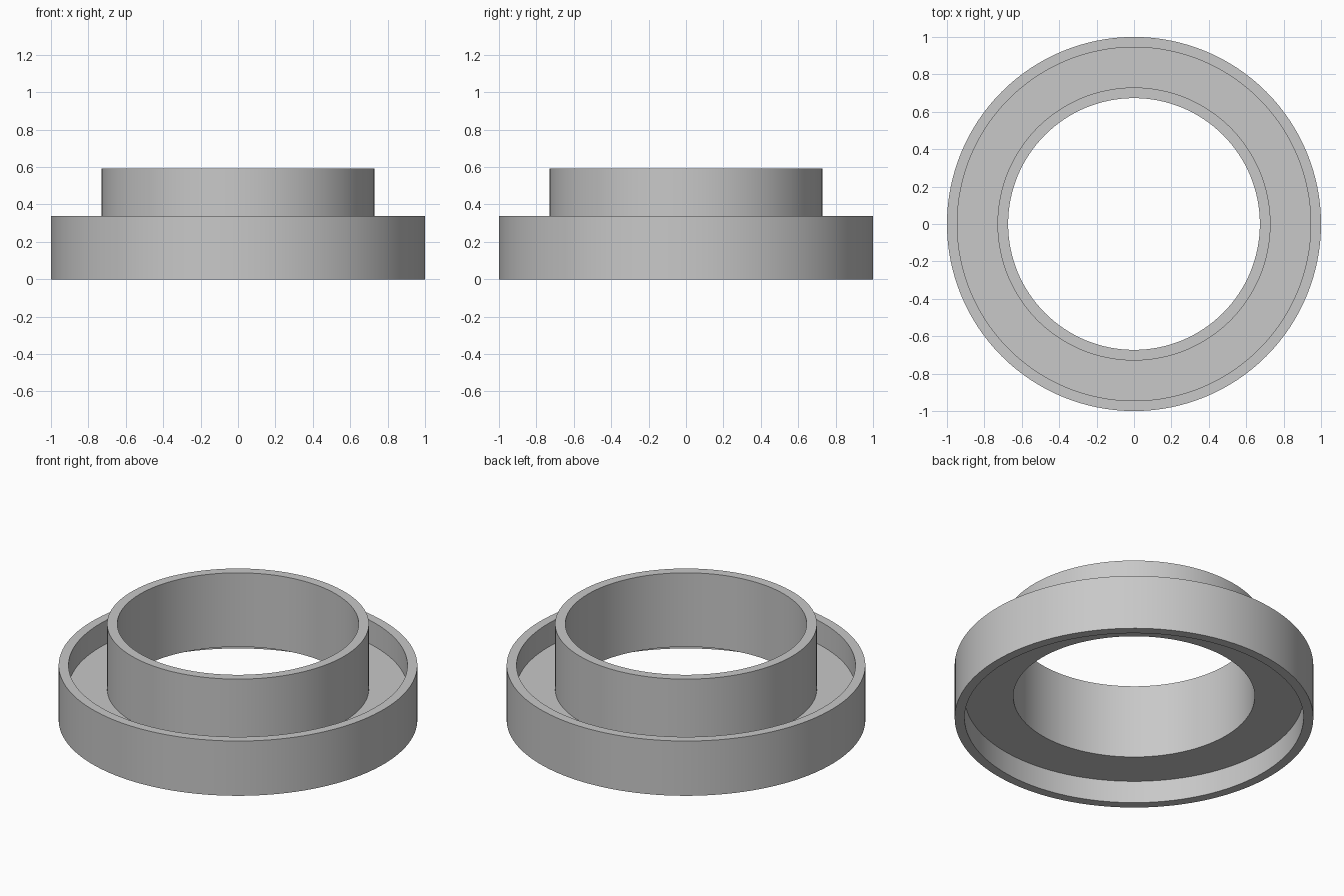
import bpy
import bmesh
import math

cube = bpy.data.objects.get("Cube")
if cube:
    bpy.data.objects.remove(cube, do_unlink=True)

# Main dimensions
SEGMENTS = 128
RIM_OUTER, RIM_INNER, RIM_TOP = 1.0, 0.945, 0.337
NECK_OUTER, NECK_INNER, NECK_TOP = 0.73, 0.673, 0.592
WEB_BOTTOM, WEB_TOP = 0.137, 0.192

# Plain grey material
grey = bpy.data.materials.new("light_grey")
grey.use_nodes = True
colour = (0.58, 0.58, 0.58, 1.0)
grey.diffuse_color = colour
grey.node_tree.nodes["Principled BSDF"].inputs["Base Color"].default_value = colour


def lathe(name, profile, material):
    """Revolve a closed (radius, height) profile around z."""
    bm = bmesh.new()
    verts = [bm.verts.new((r, 0, z)) for r, z in profile]
    edges = [bm.edges.new((v, verts[i - 1])) for i, v in enumerate(verts)]
    bmesh.ops.spin(bm, geom=verts + edges, cent=(0, 0, 0), axis=(0, 0, 1),
                   angle=math.tau, steps=SEGMENTS, use_merge=True)
    bmesh.ops.remove_doubles(bm, verts=bm.verts, dist=0.0001)
    bmesh.ops.recalc_face_normals(bm, faces=bm.faces)
    mesh = bpy.data.meshes.new(name)
    bm.to_mesh(mesh)
    bm.free()
    mesh.materials.append(material)
    obj = bpy.data.objects.new(name, mesh)
    bpy.context.collection.objects.link(obj)
    bpy.ops.object.select_all(action="DESELECT")
    obj.select_set(True)
    bpy.context.view_layer.objects.active = obj
    bpy.ops.object.shade_smooth_by_angle(angle=math.radians(30))
    return obj


# Outer rim, flat web and raised neck as one turned piece
lathe("flanged_ring", [
    (RIM_OUTER, 0), (RIM_OUTER, RIM_TOP),
    (RIM_INNER, RIM_TOP), (RIM_INNER, WEB_TOP),
    (NECK_OUTER, WEB_TOP), (NECK_OUTER, NECK_TOP),
    (NECK_INNER, NECK_TOP), (NECK_INNER, WEB_BOTTOM),
    (RIM_INNER, WEB_BOTTOM), (RIM_INNER, 0),
], grey)
